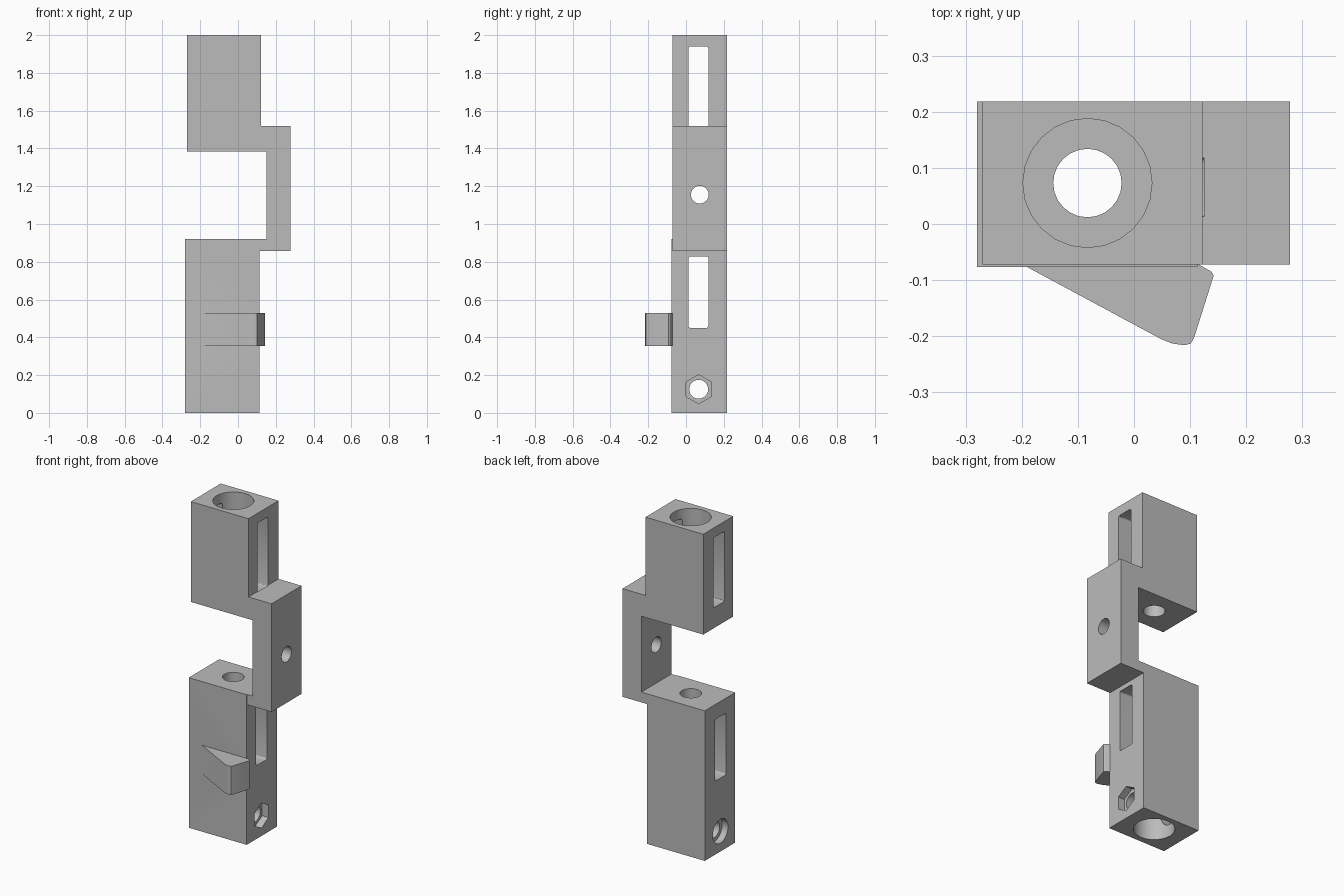
import bpy
import bmesh
import math
from mathutils import Matrix

cube = bpy.data.objects.get("Cube")
if cube:
    bpy.data.objects.remove(cube, do_unlink=True)

grey = bpy.data.materials.new("plain grey")
grey.use_nodes = True
grey.diffuse_color = (0.5, 0.5, 0.5, 1)
grey.node_tree.nodes["Principled BSDF"].inputs["Base Color"].default_value = (0.5, 0.5, 0.5, 1)

BORE_X, MID_Y = -0.083, 0.073
BACK = 0.218


def finish(name, bm):
    bmesh.ops.recalc_face_normals(bm, faces=bm.faces)
    mesh = bpy.data.meshes.new(name)
    bm.to_mesh(mesh)
    bm.free()
    mesh.materials.append(grey)
    obj = bpy.data.objects.new(name, mesh)
    bpy.context.collection.objects.link(obj)
    return obj


def prism(name, points, direction):
    """Extrude a closed outline along a vector."""
    bm = bmesh.new()
    face = bm.faces.new([bm.verts.new(p) for p in points])
    new = bmesh.ops.extrude_face_region(bm, geom=[face])["geom"]
    verts = [v for v in new if isinstance(v, bmesh.types.BMVert)]
    bmesh.ops.translate(bm, verts=verts, vec=direction)
    return finish(name, bm)


def box(name, low, high):
    (x0, y0, z0), (x1, y1, z1) = low, high
    outline = [(x0, y0, z0), (x1, y0, z0), (x1, y1, z0), (x0, y1, z0)]
    return prism(name, outline, (0, 0, z1 - z0))


def rod(name, axis, start, end, a, b, radius, sides=24):
    """Cylinder along z at (x=a, y=b), or along x at (y=a, z=b)."""
    mid = (start + end) / 2
    if axis == "Z":
        place = Matrix.Translation((a, b, mid))
    else:
        place = Matrix.Translation((mid, a, b)) @ Matrix.Rotation(math.pi / 2, 4, "Y")
        if sides == 6:
            place = place @ Matrix.Rotation(math.pi / 2, 4, "Z")
    bm = bmesh.new()
    bmesh.ops.create_cone(bm, cap_ends=True, segments=sides, radius1=radius,
                          radius2=radius, depth=end - start, matrix=place)
    return finish(name, bm)


def combine(target, tool, operation):
    mod = target.modifiers.new(operation, "BOOLEAN")
    mod.operation, mod.solver, mod.object = operation, "EXACT", tool
    bpy.ops.object.select_all(action="DESELECT")
    bpy.context.view_layer.objects.active = target
    target.select_set(True)
    bpy.ops.object.modifier_apply(modifier=mod.name)
    bpy.data.objects.remove(tool, do_unlink=True)


def slot(z0, z1):
    """Window with small rounded corners, running through along x."""
    y0, y1, r = 0.013, 0.118, 0.01
    corners = [(y1 - r, z1 - r), (y0 + r, z1 - r), (y0 + r, z0 + r), (y1 - r, z0 + r)]
    outline = []
    for i, (y, z) in enumerate(corners):
        for step in range(4):
            t = math.radians(90 * i + 30 * step)
            outline.append((-0.4, y + r * math.cos(t), z + r * math.sin(t)))
    return prism("slot_cutter", outline, (0.525, 0, 0))


# Upper block with the offset link arm
side = [(-0.27, 2), (-0.27, 1.385), (0.15, 1.385), (0.15, 0.92), (0.05, 0.92),
        (0.05, 0.857), (0.278, 0.857), (0.278, 1.52), (0.122, 1.52), (0.122, 2)]
body = prism("offset_bracket", [(x, -0.072, z) for x, z in side], (0, BACK + 0.072, 0))

# Lower block and the angled hook on its front
lower = box("lower_block", (-0.28, -0.077, 0), (0.113, BACK, 0.92))
hook = [(-0.19, -0.077), (0.05, -0.206), (0.068, -0.213), (0.09, -0.216),
        (0.101, -0.213), (0.107, -0.203), (0.142, -0.092), (0.138, -0.085),
        (0.11, -0.069), (0.09, -0.05), (-0.17, -0.05)]
combine(lower, prism("hook", [(x, y, 0.355) for x, y in hook], (0, 0, 0.175)), "UNION")
combine(body, lower, "UNION")

# Bores, windows and cross holes
cutters = [
    rod("upper_bore", "Z", 1.5, 2.1, BORE_X, MID_Y, 0.115),
    rod("upper_hole", "Z", 1.3, 1.6, BORE_X, MID_Y, 0.061),
    rod("lower_bore", "Z", -0.1, 0.84, BORE_X, MID_Y, 0.115),
    rod("lower_hole", "Z", 0.7, 1.0, BORE_X, MID_Y, 0.061),
    slot(1.51, 1.94),
    slot(0.45, 0.828),
    rod("link_hole", "X", 0.1, 0.4, MID_Y, 1.155, 0.047),
    rod("cross_hole", "X", -0.4, 0.3, 0.067, 0.125, 0.05),
    rod("nut_recess", "X", 0.07, 0.2, 0.067, 0.125, 0.077, 6),
    rod("screw_recess", "X", -0.4, -0.24, 0.067, 0.125, 0.074),
]
for cutter in cutters:
    combine(body, cutter, "DIFFERENCE")

bpy.ops.object.select_all(action="DESELECT")
body.select_set(True)
bpy.context.view_layer.objects.active = body
bpy.ops.object.shade_smooth_by_angle(angle=math.radians(30))
